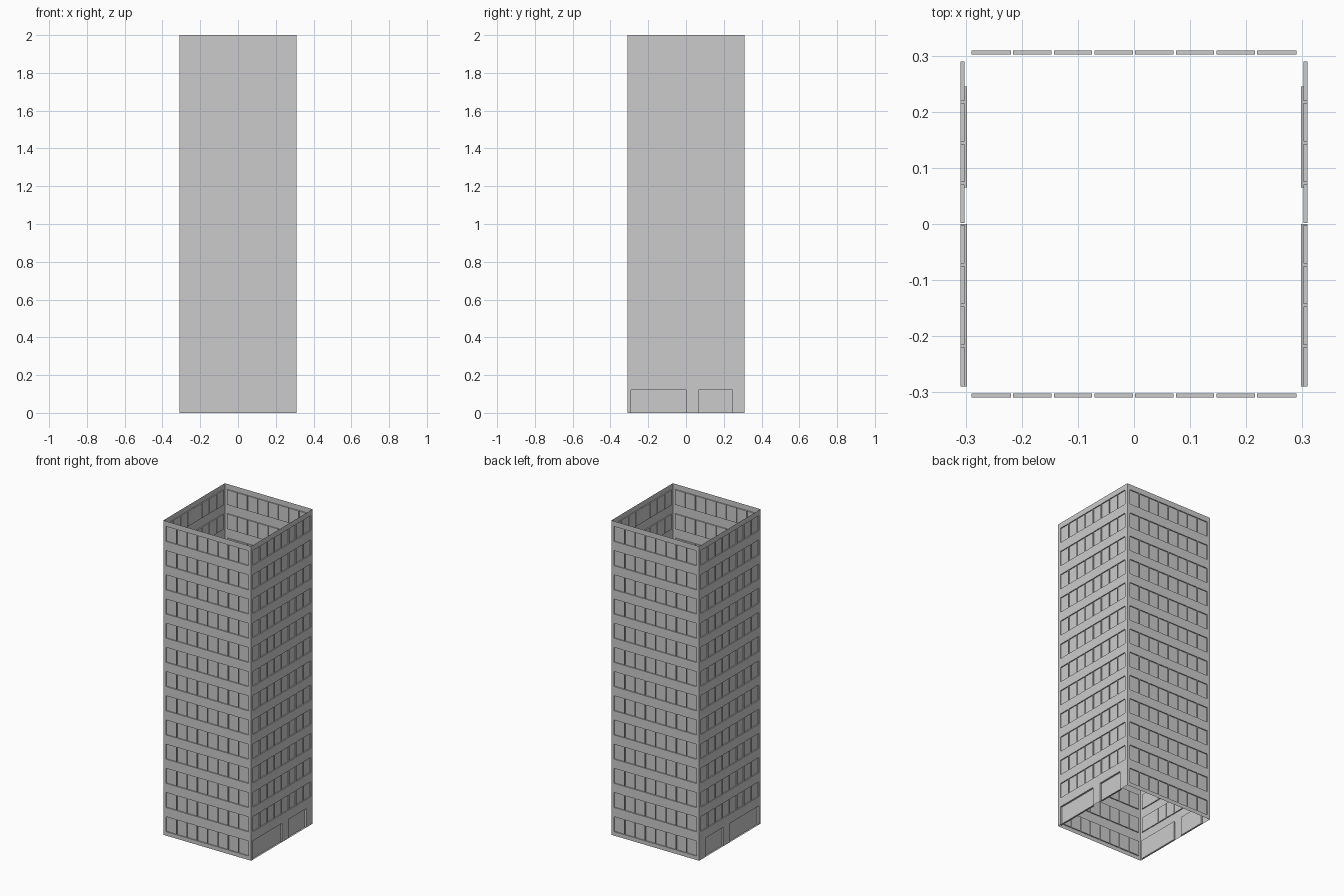
import bpy, bmesh
from math import radians
from mathutils import Matrix, Vector

if "Cube" in bpy.data.objects:
    bpy.data.objects.remove(bpy.data.objects["Cube"])

R = 0.309            # half width of the tower
FLOORS = 13
P = 2.0 / FLOORS     # storey height
SILL, HEAD = 0.025, 0.12
EDGE, PANES, BAR = 0.29, 8, 0.002
WIN_DEPTH, SHOP_DEPTH = 0.0065, 0.011

# Window panes along a wall, separated by thin mullions
pitch = 2 * EDGE / PANES
panes = []
for i in range(PANES):
    a = -EDGE + i * pitch + (BAR if i else 0)
    b = -EDGE + (i + 1) * pitch - (BAR if i < PANES - 1 else 0)
    panes.append((a, b))


def storey_rects(k):
    return [(a, b, k * P + SILL, k * P + HEAD) for a, b in panes]


def push_in(bm, faces, depth):
    """Recess a group of wall faces inwards (+y)."""
    ext = bmesh.ops.extrude_face_region(bm, geom=faces)
    verts = [g for g in ext['geom'] if isinstance(g, bmesh.types.BMVert)]
    bmesh.ops.translate(bm, verts=verts, vec=Vector((0, depth, 0)))
    bmesh.ops.delete(bm, geom=[f for f in faces if f.is_valid], context='FACES')


def wall(name, angle, shops=()):
    """One thin facade, drawn on the -y side and then turned into place."""
    groups = [([(a, b, 0, HEAD)], SHOP_DEPTH) for a, b in shops]
    first = 1 if shops else 0
    for k in range(first, FLOORS):
        groups.append((storey_rects(k), WIN_DEPTH))
    rects = [(r, d) for rs, d in groups for r in rs]
    xs = sorted({-R, R} | {round(v, 5) for r, _ in rects for v in r[:2]})
    zs = sorted({0.0, 2.0} | {round(v, 5) for r, _ in rects for v in r[2:]})

    bm = bmesh.new()
    grid = [[bm.verts.new((x, -R, z)) for x in xs] for z in zs]
    for j in range(len(zs) - 1):
        for i in range(len(xs) - 1):
            bm.faces.new((grid[j][i], grid[j][i + 1],
                          grid[j + 1][i + 1], grid[j + 1][i]))
    # Recess windows and ground floor panels
    for depth in (WIN_DEPTH, SHOP_DEPTH):
        chosen = []
        for f in bm.faces:
            c = f.calc_center_median()
            if any(d == depth and r[0] < c.x < r[1] and r[2] < c.z < r[3]
                   for r, d in rects) and abs(c.y + R) < 1e-5:
                chosen.append(f)
        if chosen:
            push_in(bm, chosen, depth)
    bmesh.ops.dissolve_limit(bm, angle_limit=radians(1),
                             verts=bm.verts[:], edges=bm.edges[:])
    bmesh.ops.triangulate(bm, faces=[f for f in bm.faces if len(f.verts) > 4])
    bm.transform(Matrix.Rotation(angle, 4, 'Z'))
    me = bpy.data.meshes.new(name)
    bm.to_mesh(me)
    bm.free()
    ob = bpy.data.objects.new(name, me)
    bpy.context.collection.objects.link(ob)


# Four facades; the two sides have large ground floor panels
shop_spans = [(-0.29, 0.0), (0.065, 0.245)]
wall("front_wall", 0)
wall("back_wall", radians(180))
wall("right_wall", radians(90), shop_spans)
wall("left_wall", radians(-90), [(-b, -a) for a, b in shop_spans])
